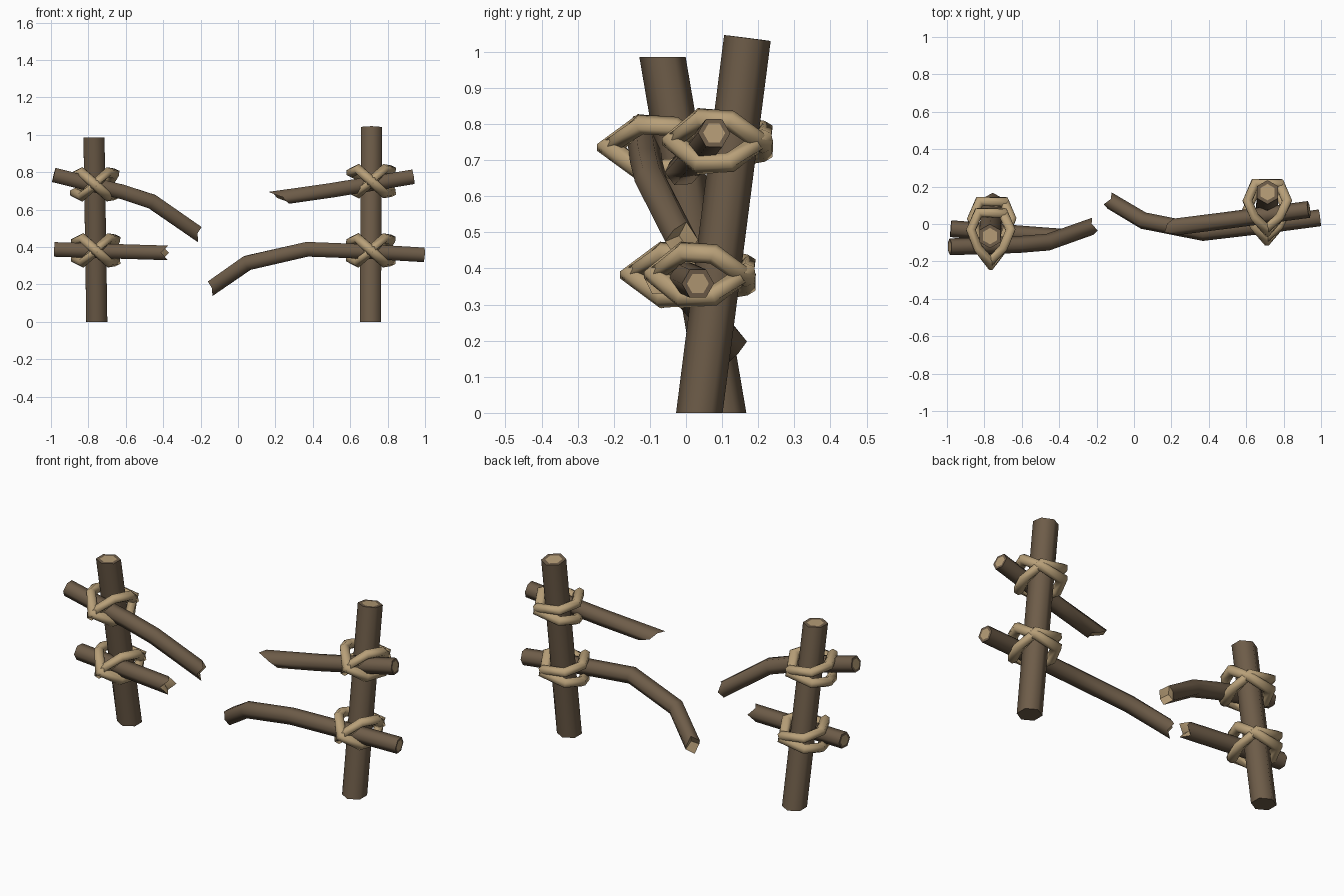
import bpy, bmesh, math
from mathutils import Vector

if "Cube" in bpy.data.objects:
    bpy.data.objects.remove(bpy.data.objects["Cube"])


def material(name, rgb):
    m = bpy.data.materials.new(name)
    m.diffuse_color = (*rgb, 1)
    m.use_nodes = True
    m.node_tree.nodes["Principled BSDF"].inputs["Base Color"].default_value = m.diffuse_color
    return m


BARK = material("brown bark", (0.155, 0.108, 0.066))
CUT = material("pale cut wood", (0.46, 0.33, 0.18))
ROPE = material("tan rope", (0.48, 0.35, 0.19))


def finish(name, bm, mats):
    bmesh.ops.recalc_face_normals(bm, faces=bm.faces)
    me = bpy.data.meshes.new(name)
    bm.to_mesh(me)
    bm.free()
    for m in mats:
        me.materials.append(m)
    me.shade_smooth()
    me.set_sharp_from_angle(angle=math.radians(65))
    ob = bpy.data.objects.new(name, me)
    bpy.context.collection.objects.link(ob)
    return ob


def tube(bm, pts, r, ref, closed=False, slant=0.0, jag=0.0):
    """Six-sided mitred tube; returns its rings. The last ring may be broken off."""
    pts = [Vector(p) for p in pts]
    n = len(pts)
    rings = []
    for i, p in enumerate(pts):
        first, last = i == 0 and not closed, i == n - 1 and not closed
        d0 = (p - pts[i - 1]).normalized() if not first else (pts[1] - p).normalized()
        d1 = (pts[(i + 1) % n] - p).normalized() if not last else d0
        t = (d0 + d1).normalized()
        u = (ref - t * ref.dot(t)).normalized()
        v = t.cross(u)
        m = d1 - d0
        stretch = min(1 / max(t.dot(d1), 0.1), 1.5) - 1
        ring = []
        for k in range(6):
            a = math.pi * k / 3
            off = (u * math.cos(a) + v * math.sin(a)) * r
            if m.length > 1e-4:
                mn = m.normalized()
                off += mn * off.dot(mn) * stretch
            if last:
                off += t * (off.z * slant + jag * (-1) ** k)
            ring.append(bm.verts.new(p + off))
        rings.append(ring)
    for i in range(n if closed else n - 1):
        a, b = rings[i], rings[(i + 1) % n]
        for k in range(6):
            bm.faces.new((a[k], a[(k + 1) % 6], b[(k + 1) % 6], b[k]))
    return rings


def centre(ring):
    return sum((v.co for v in ring), Vector()) / 6


def sawn_cap(bm, ring, mat):
    """Flat end: a bark rim around a paler core."""
    c = centre(ring)
    inner = [bm.verts.new(c + (v.co - c) * 0.68) for v in ring]
    for k in range(6):
        bm.faces.new((ring[k], ring[(k + 1) % 6], inner[(k + 1) % 6], inner[k]))
    bm.faces.new(inner).material_index = mat


def broken_cap(bm, ring, direction):
    """Splintered end: hollow fan of pale wood."""
    tip = bm.verts.new(centre(ring) - direction * 0.025)
    for k in range(6):
        bm.faces.new((ring[k], ring[(k + 1) % 6], tip)).material_index = 1


Y, Z = Vector((0, 1, 0)), Vector((0, 0, 1))

# Leaning posts
POSTS = {"left": ((-0.755, 0.103, 0), (-0.77, -0.065, 0.985)),
         "right": ((0.708, 0.037, 0), (0.714, 0.17, 1.038))}
for side, (a, b) in POSTS.items():
    bm = bmesh.new()
    rings = tube(bm, (a, b), 0.065, Y)
    for v in rings[0]:
        v.co.z = 0
    if side == "left":
        for v in rings[1]:
            v.co.z = 0.985
    sawn_cap(bm, rings[0], 0)
    sawn_cap(bm, rings[1], 1)
    finish(side + "_post", bm, (BARK, CUT))

# Broken rails, from sawn outer end to splintered inner end
RAILS = [
    ("left_upper_rail", [(-0.985, -0.122, 0.785), (-0.62, -0.11, 0.695),
                         (-0.46, -0.097, 0.643), (-0.22, -0.012, 0.477)], -0.5, 0.012),
    ("left_lower_rail", [(-0.98, -0.025, 0.387), (-0.39, -0.07, 0.369)], 0.0, 0.018),
    ("right_upper_rail", [(0.935, 0.078, 0.775), (0.5, 0.02, 0.703),
                          (0.225, -0.015, 0.664)], 1.3, 0.01),
    ("right_lower_rail", [(0.993, 0.033, 0.358), (0.71, -0.005, 0.375), (0.37, -0.045, 0.388),
                          (0.05, 0.018, 0.315), (-0.13, 0.125, 0.19)], -0.4, 0.012),
]
for name, pts, slant, jag in RAILS:
    bm = bmesh.new()
    rings = tube(bm, pts, 0.045, Y, slant=slant, jag=jag)
    sawn_cap(bm, rings[0], 1)
    broken_cap(bm, rings[-1], (Vector(pts[-1]) - Vector(pts[-2])).normalized())
    finish(name, bm, (BARK, CUT))

# Rope lashings: two opposed loops crossing in front of the rail and behind the post
LASHINGS = [("left_upper", "left", 0.735, -0.208), ("left_lower", "left", 0.382, -0.145),
            ("right_upper", "right", 0.752, -0.03), ("right_lower", "right", 0.382, -0.08)]
for name, side, z, front in LASHINGS:
    a, b = (Vector(p) for p in POSTS[side])
    c = a.lerp(b, z / b.z)
    for label, s in (("rising", 1), ("falling", -1)):
        gap = front - (0.006 if s < 0 else 0)
        mid = (gap + c.y) / 2
        loop = [(0, gap, 0), (0.068, mid - 0.01, 0.064), (0.106, c.y - 0.01, 0.058),
                (0.066, c.y + 0.082, -0.008), (-0.066, c.y + 0.082, -0.03),
                (-0.106, c.y - 0.01, -0.046), (-0.068, mid - 0.01, -0.064)]
        bm = bmesh.new()
        tube(bm, [(c.x + x, y, z + s * dz) for x, y, dz in loop], 0.027, Z, closed=True)
        finish(f"{name}_{label}_rope", bm, (ROPE,))
